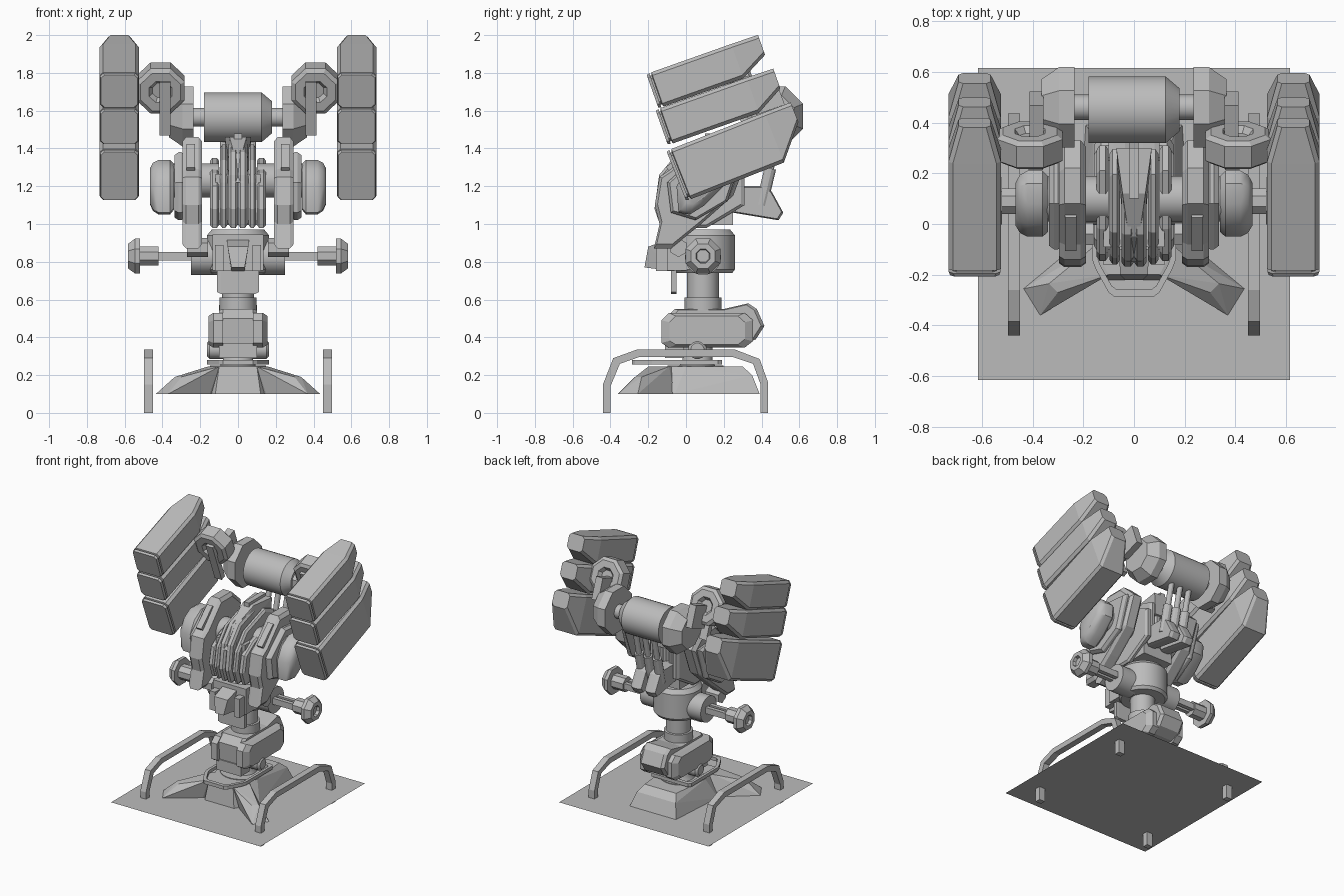
import bpy, bmesh
from math import sin, cos, pi, radians
from mathutils import Vector, Matrix

cube = bpy.data.objects.get("Cube")
if cube:
    bpy.data.objects.remove(cube)

grey = bpy.data.materials.new("plain_grey")
grey.use_nodes = True
grey.diffuse_color = (0.5, 0.5, 0.5, 1)
grey.node_tree.nodes["Principled BSDF"].inputs["Base Color"].default_value = (0.5, 0.5, 0.5, 1)


def finish(name, bm, mirror=False, smooth=False):
    bmesh.ops.recalc_face_normals(bm, faces=bm.faces)
    if mirror:  # add the copy on the other side
        both = bmesh.ops.duplicate(bm, geom=bm.verts[:] + bm.edges[:] + bm.faces[:])["geom"]
        for v in both:
            if isinstance(v, bmesh.types.BMVert):
                v.co.x *= -1
        bmesh.ops.reverse_faces(bm, faces=[f for f in both if isinstance(f, bmesh.types.BMFace)])
    me = bpy.data.meshes.new(name)
    bm.to_mesh(me)
    bm.free()
    me.materials.append(grey)
    ob = bpy.data.objects.new(name, me)
    bpy.context.collection.objects.link(ob)
    if smooth:
        bpy.ops.object.select_all(action='DESELECT')
        ob.select_set(True)
        bpy.context.view_layer.objects.active = ob
        bpy.ops.object.shade_smooth_by_angle(angle=radians(35))
    return ob


def loft(name, rings, mirror=False, smooth=False):
    bm = bmesh.new()
    rows = [[bm.verts.new(p) for p in ring] for ring in rings]
    n = len(rows[0])
    for a, b in zip(rows, rows[1:]):
        for i in range(n):
            bm.faces.new((a[i], a[(i + 1) % n], b[(i + 1) % n], b[i]))
    bm.faces.new(rows[0])
    bm.faces.new(rows[-1])
    return finish(name, bm, mirror, smooth)


def prism(name, prof, sections, mirror=False, smooth=False):
    """Side profile of (y, z) swept along x; sections are (x, scale)."""
    cy = sum(p[0] for p in prof) / len(prof)
    cz = sum(p[1] for p in prof) / len(prof)
    return loft(name, [[(x, cy + (y - cy) * s, cz + (z - cz) * s) for y, z in prof]
                       for x, s in sections], mirror, smooth)


def slab(name, prof, x0, x1, mirror=False, edge=0.02):
    return prism(name, prof, [(x0, .92), (x0 + edge, 1), (x1 - edge, 1), (x1, .92)], mirror)


def turned(name, base, axis, steps, n=32, mirror=False):
    """Round part; steps are (distance along axis, radius)."""
    q = Vector(axis).normalized().to_track_quat('Z', 'Y')
    base = Vector(base)
    rings = [[base + q @ Vector((r * cos((i + .5) * 2 * pi / n), r * sin((i + .5) * 2 * pi / n), d))
              for i in range(n)] for d, r in steps]
    return loft(name, rings, mirror, n > 12)


def box(name, centre, size, tilt=0, mirror=False):
    bm = bmesh.new()
    m = Matrix.Translation(centre) @ Matrix.Rotation(radians(tilt), 4, 'X') @ Matrix.Diagonal((*size, 1))
    bmesh.ops.create_cube(bm, size=1, matrix=m)
    return finish(name, bm, mirror)


def hull(name, pts, mirror=False):
    bm = bmesh.new()
    for p in pts:
        bm.verts.new(p)
    out = bmesh.ops.convex_hull(bm, input=bm.verts)
    loose = {v for v in out["geom_interior"] if isinstance(v, bmesh.types.BMVert)}
    bmesh.ops.delete(bm, geom=list(loose), context='VERTS')
    bmesh.ops.dissolve_limit(bm, angle_limit=.02, verts=bm.verts, edges=bm.edges)
    return finish(name, bm, mirror)


# Ground sheet
bm = bmesh.new()
bmesh.ops.create_grid(bm, x_segments=1, y_segments=1, size=.615, matrix=Matrix.Translation((0, 0, .1)))
finish("ground_sheet", bm)

# Bent side rails standing through the sheet
rail = [(-.44, 0), (-.44, .15), (-.385, .29), (-.26, .335), (.26, .335), (.39, .285), (.435, .16), (.435, 0),
        (.395, 0), (.395, .15), (.355, .26), (.25, .295), (-.25, .295), (-.35, .26), (-.4, .14), (-.4, 0)]
prism("side_rail", rail, [(.45, 1), (.497, 1)], mirror=True)

# Splayed base
hull("base_prong", [(.435, -.255, .1), (.37, -.36, .1), (.335, -.235, .19), (.3, -.27, .19), (.16, -.09, .245),
                    (.1, -.2, .245), (.15, -.2, .1), (.2, -.06, .1), (0, 0, .245), (0, 0, .1)], mirror=True)
hull("base_rear", [(s * x, y, z) for s in (-1, 1) for x, y, z in
                   [(.19, .39, .1), (.16, .35, .2), (.13, .3, .245), (.16, .0, .245), (.22, -.06, .1),
                    (.1, -.2, .245), (.12, -.22, .1)]])
turned("base_hub", (0, .05, .1), (0, 0, 1), [(0, .11), (.05, .14), (.15, .15)])

# Loop frame above the base
loop = [(.165, .17), (.15, .19), (-.15, .19), (-.165, .17), (-.165, -.14), (-.15, -.18), (-.1, -.27),
        (-.08, -.285), (.08, -.285), (.1, -.27), (.15, -.18), (.165, -.14)]
bm = bmesh.new()
grid = [[bm.verts.new((x * s, -.05 + (y + .05) * s, z)) for x, y in loop]
        for s, z in ((1, .255), (1, .28), (.88, .28), (.88, .255))]
for k in range(4):
    a, b = grid[k], grid[(k + 1) % 4]
    for i in range(len(loop)):
        j = (i + 1) % len(loop)
        bm.faces.new((a[i], a[j], b[j], b[i]))
finish("loop_frame", bm)

# Ankle and hip
turned("ankle", (0, .06, .24), (0, 0, 1), [(0, .1), (.04, .08), (.14, .08)])
turned("ankle_wheel", (.05, .06, .335), (1, 0, 0), [(0, .05), (.1, .05), (.115, .035)], 16, mirror=True)
hip = [(-.13, .37), (-.13, .49), (-.09, .53), (.31, .53), (.355, .49), (.355, .38), (.31, .345), (-.09, .345)]
prism("hip_plate", hip, [(.08, 1), (.13, 1), (.157, .82)], mirror=True)
slab("hip_core", [(-.1, .35), (-.11, .5), (-.06, .55), (.2, .55), (.33, .58), (.375, .55), (.415, .46),
                  (.37, .39), (.3, .36)], -.1, .1)
box("ankle_block", (0, -.06, .33), (.2, .1, .08))

# Column and waist
turned("column", (0, .09, .5), (0, 0, 1), [(0, .098), (.11, .098), (.112, .084), (.26, .084)])
turned("waist_drum", (0, .095, .74), (0, 0, 1), [(0, .15), (.02, .165), (.2, .165), (.23, .14)])
box("waist_front", (0, -.03, .85), (.27, .14, .19))
hull("waist_nose", [(x * s, y, z) for s in (-1, 1) for x, y, z in
                    [(.06, -.06, .93), (.055, -.2, .88), (.035, -.22, .77), (.035, -.06, .75)]])
box("waist_cheek", (.1, -.11, .82), (.045, .1, .14), mirror=True)
slab("front_apron", [(-.08, .63), (-.08, .86), (-.05, .86), (-.05, .63)], -.11, .11)

# Side knobs on twin rods
turned("knob_socket", (.1, .09, .825), (1, 0, 0), [(0, .095), (.15, .095)], mirror=True)
for k, dy in enumerate((-.025, .025)):
    box(f"knob_rod_{k + 1}", (.34, .09 + dy, .83), (.2, .03, .045), mirror=True)
turned("knob_neck", (.42, .09, .83), (1, 0, 0), [(0, .055), (.1, .055)], 8, mirror=True)
turned("knob_head", (.52, .09, .83), (1, 0, 0),
       [(0, .1), (.025, .1), (.063, .07), (.063, .04), (.04, .035)], 8, mirror=True)

# Layered torso, widest layers lowest
body = [(-.12, .98), (-.155, 1.08), (-.13, 1.2), (-.03, 1.32), (.2, 1.4), (.3, 1.36), (.3, 1.1), (.1, .98)]
for name, x0, x1, k in (("outer", .1, .148, -.05), ("middle", .055, .096, .02), ("inner", 0, .05, .06)):
    slab(f"torso_{name}_layer", [(y - k * .2, z + max(0, k) * (z > 1.1) + min(0, k) * (z > 1.25))
                                 for y, z in body], x0, x1, mirror=True, edge=.012)
box("torso_core", (0, .08, 1.13), (.24, .34, .27))
hull("torso_crest", [(s * x, y, z) for s in (-1, 1) for x, y, z in
                     [(.07, .3, 1.46), (.045, .12, 1.46), (.02, -.05, 1.37), (.03, -.15, 1.22), (.06, .3, 1.3)]])
box("crest_stripe", (0, .2, 1.465), (.04, .2, .03))
slab("rear_bracket", [(.25, 1.2), (.42, 1.2), (.455, 1.17), (.515, 1.06), (.49, 1.02), (.25, 1.06)],
     .015, .1, mirror=True)

# Pistons between torso and cross drum
for x in (-.075, 0, .075):
    turned(f"piston_{x:+.2f}", (x, .4, 1.1), (0, .1, .42), [(0, .032), (.2, .032), (.2, .02), (.42, .02)], 12)

# Front arms with elbow pads
arm = [(-.17, .87), (-.14, 1.0), (-.165, 1.1), (-.14, 1.25), (-.08, 1.29), (.08, 1.46), (.22, 1.46),
       (.33, 1.36), (.25, 1.15), (.08, 1.0), (-.08, .87)]
slab("arm_blade", arm, .19, .295, mirror=True)
slab("arm_flank", [(-.08, 1.06), (-.1, 1.22), (.08, 1.38), (.3, 1.36), (.22, 1.12), (.05, 1.02)],
     .28, .335, mirror=True)
box("arm_plate", (.25, -.03, 1.35), (.045, .18, .03), 43, mirror=True)
turned("arm_pin", (.16, -.04, .875), (1, 0, 0), [(0, .05), (.11, .05)], 6, mirror=True)
turned("arm_axle", (.1, .1, 1.23), (1, 0, 0), [(0, .09), (.28, .09)], mirror=True)
pad = [(-.04, 1.06), (-.05, 1.2), (.0, 1.29), (.08, 1.34), (.16, 1.34), (.21, 1.29), (.2, 1.2), (.1, 1.1), (.02, 1.05)]
prism("elbow_pad", pad, [(.34, .85), (.36, 1), (.42, 1), (.45, .88), (.467, .65)], mirror=True, smooth=True)

# Cross drum and shoulder hubs
turned("cross_drum", (-.18, .45, 1.565), (1, 0, 0), [(0, .132), (.305, .132), (.36, .085)])
turned("cross_shaft", (-.3, .46, 1.565), (1, 0, 0), [(0, .05), (.6, .05)])
turned("shoulder_hub", (.235, .46, 1.57), (1, 0, 0), [(0, .172), (.06, .172), (.13, .12)], 8, mirror=True)
box("shoulder_link", (.385, .42, 1.68), (.055, .16, .16), 20, mirror=True)

# Tilted shoulder discs with dished faces
tilt = radians(21)
u = Vector((0, cos(tilt), sin(tilt)))
disc = Vector((.41, .31, 1.72))
turned("shoulder_disc", disc - u * .06, u,
       [(.025, .045), (0, .065), (0, .115), (.015, .138), (.105, .138), (.12, .115), (.12, .065), (.095, .045)],
       8, mirror=True)
box("disc_bar", (.387, .285, 1.615), (.058, .04, .3), 21, mirror=True)

# Stacked launcher pods: top front corner, height, length, tilt
for name, y, z, h, length, deg in (("top", -.204, 1.796, .193, .62, 19.5),
                                   ("middle", -.156, 1.606, .198, .655, 19.5),
                                   ("lower", -.098, 1.389, .285, .7, 21.5)):
    a = radians(deg)

    def ring(d, x0, x1, lo, hi, c=.018):
        pts = [(x0 + c, lo), (x1 - c, lo), (x1, lo + c), (x1, hi - c), (x1 - c, hi), (x0 + c, hi),
               (x0, hi - c), (x0, lo + c)]
        return [(x, y + d * cos(a) - v * sin(a), z + d * sin(a) + v * cos(a)) for x, v in pts]

    loft(f"{name}_pod", [ring(0, .54, .717, -h + .015, -.015), ring(.018, .54, .717, -h + .015, -.015),
                         ring(.022, .525, .732, -h, 0), ring(length - .15, .525, .732, -h, 0),
                         ring(length, .565, .692, -.114, -.002)], mirror=True)
    loft(f"{name}_pod_lid", [ring(-.006, .532, .725, -h + .006, -.006), ring(.01, .526, .731, -h, 0)], mirror=True)
